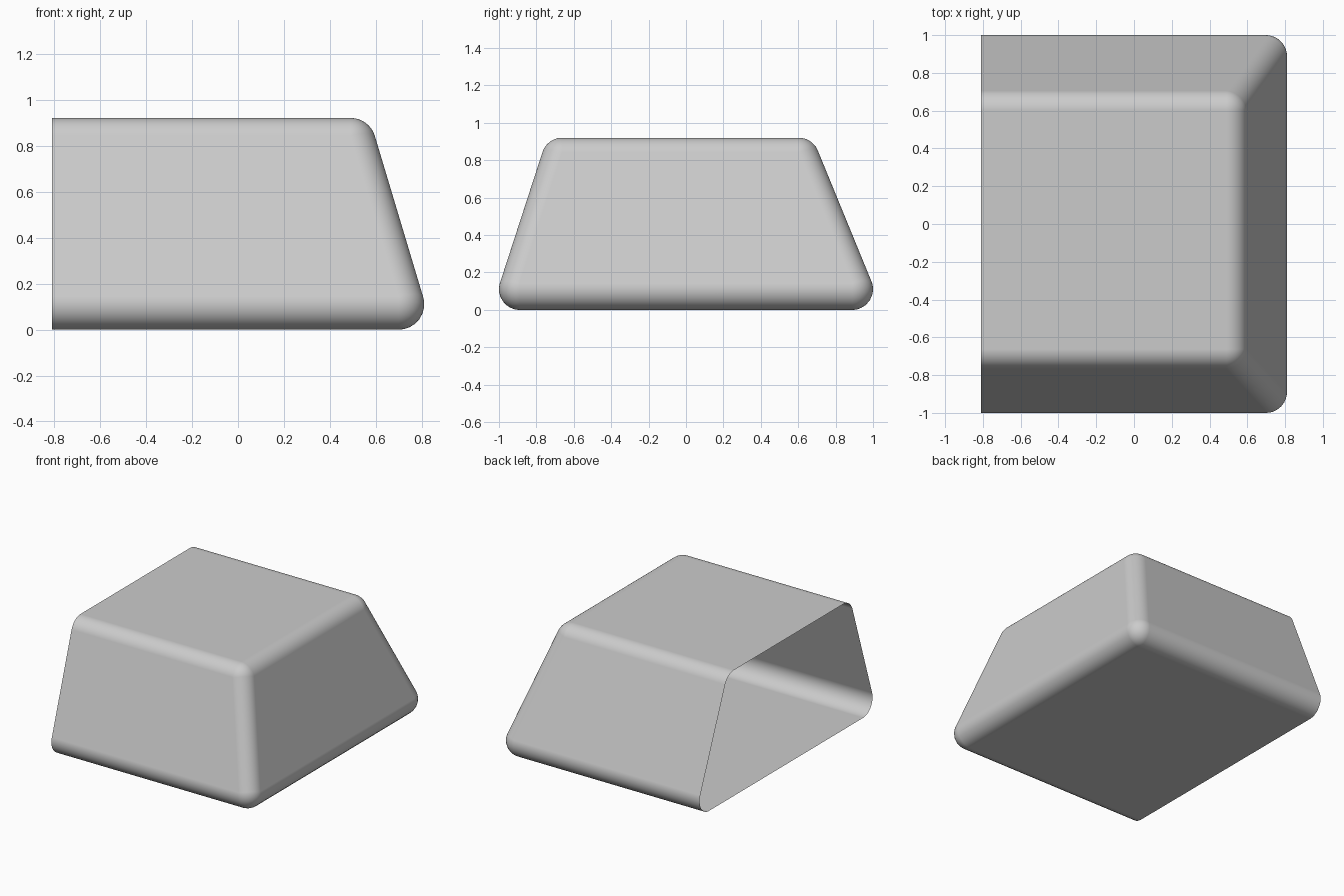
import bpy, bmesh
from mathutils import Vector

if "Cube" in bpy.data.objects:
    bpy.data.objects.remove(bpy.data.objects["Cube"])

R, SEG = 0.11, 10                 # fillet radius and segments
X, Y, H = 0.81, 1.0, 0.92         # half width, half depth, height
SLOPE_X, SLOPE_FRONT, SLOPE_BACK = 0.30, 0.325, 0.41

# Outward normals of the flat sides
n_right = Vector((1, 0, SLOPE_X)).normalized()
n_front = Vector((0, -1, SLOPE_FRONT)).normalized()
n_back = Vector((0, 1, SLOPE_BACK)).normalized()

bm = bmesh.new()
centres = []


def rounded_corner(centre, normals):
    """Ball patch (3 normals) or arc (2 normals) tangent to the flat sides."""
    a, b = normals[:2]
    c = normals[2] if len(normals) == 3 else None
    centres.append(centre)
    for i in range(SEG + 1):
        for j in range(SEG + 1 - i if c else 1):
            d = a * (SEG - i - j) + b * i
            if c:
                d += c * j
            bm.verts.new(centre + d.normalized() * R)


# Corners: rounded on the right, plain cut profile on the left
for z, n_z in ((R, Vector((0, 0, -1))), (H - R, Vector((0, 0, 1)))):
    rise = z - R
    for sign, n_side, slope in ((-1, n_front, SLOPE_FRONT), (1, n_back, SLOPE_BACK)):
        y = sign * (Y - R - slope * rise)
        rounded_corner(Vector((X - R - SLOPE_X * rise, y, z)), (n_side, n_z, n_right))
        rounded_corner(Vector((-X, y, z)), (n_side, n_z))

# Skin the corners, merge coplanar triangles, open the left end
bmesh.ops.convex_hull(bm, input=bm.verts[:])
bmesh.ops.recalc_face_normals(bm, faces=bm.faces[:])
bmesh.ops.dissolve_limit(bm, angle_limit=0.003, verts=bm.verts[:], edges=bm.edges[:])
bm.normal_update()
bmesh.ops.delete(bm, geom=[f for f in bm.faces if f.normal.x < -0.99], context='FACES')

mesh = bpy.data.meshes.new("tapered_shell")
bm.to_mesh(mesh)
bm.free()

# Smooth shading with exact fillet normals
mesh.polygons.foreach_set("use_smooth", [True] * len(mesh.polygons))
mesh.normals_split_custom_set_from_vertices(
    [(v.co - min(centres, key=lambda c: (v.co - c).length)).normalized() for v in mesh.vertices])

shell = bpy.data.objects.new("tapered_shell", mesh)
bpy.context.collection.objects.link(shell)
